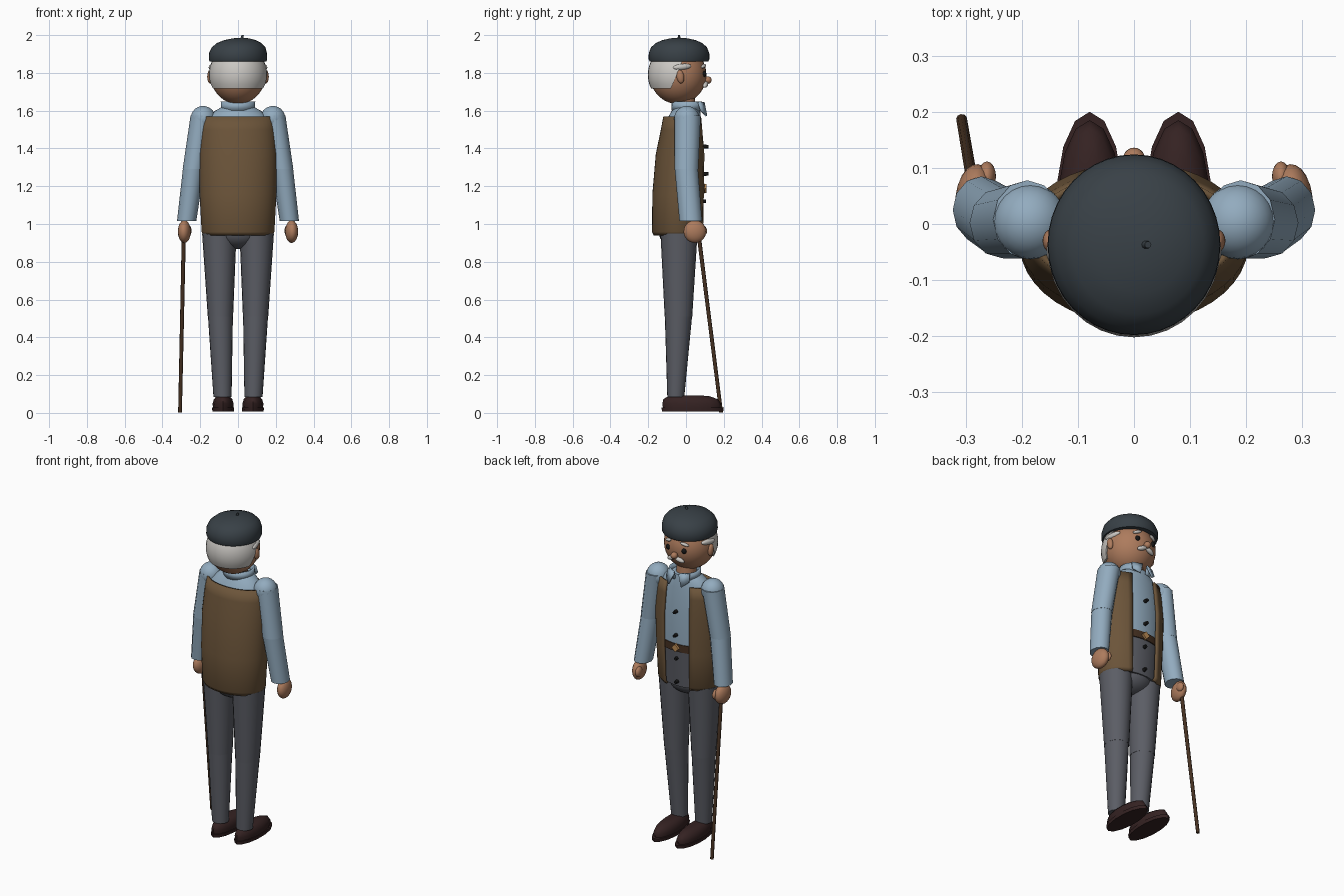
import bpy, bmesh, math
from mathutils import Matrix, Vector

if "Cube" in bpy.data.objects:
    bpy.data.objects.remove(bpy.data.objects["Cube"], do_unlink=True)


def material(name, r, g, b):
    m = bpy.data.materials.new(name)
    m.use_nodes = True
    m.diffuse_color = (r, g, b, 1)
    bsdf = next(n for n in m.node_tree.nodes if n.type == 'BSDF_PRINCIPLED')
    bsdf.inputs["Base Color"].default_value = (r, g, b, 1)
    bsdf.inputs["Roughness"].default_value = 0.8
    return m


SKIN = material("warm skin", 0.42, 0.2, 0.11)
HAIR = material("silver hair", 0.6, 0.58, 0.55)
FELT = material("dark felt", 0.04, 0.052, 0.062)
SHIRT = material("pale blue cotton", 0.29, 0.41, 0.52)
VEST = material("brown tweed", 0.15, 0.09, 0.042)
WOOL = material("grey wool", 0.105, 0.11, 0.13)
LEATHER = material("shoe leather", 0.035, 0.016, 0.016)
WOOD = material("dark wood", 0.06, 0.03, 0.015)
BLACK = material("black", 0.008, 0.008, 0.008)
BRASS = material("brass", 0.5, 0.26, 0.09)


def finish(name, bm, mat, angle=40):
    bmesh.ops.recalc_face_normals(bm, faces=bm.faces)
    me = bpy.data.meshes.new(name)
    bm.to_mesh(me)
    bm.free()
    me.materials.append(mat)
    me.shade_smooth()
    me.set_sharp_from_angle(angle=math.radians(angle))
    ob = bpy.data.objects.new(name, me)
    bpy.context.collection.objects.link(ob)
    return ob


def loft(name, mat, rings, n=32, gap=0.0, caps=True, angle=40):
    """Skin horizontal ellipses (x, y, z, rx, ry); gap leaves the +y side open."""
    bm = bmesh.new()
    count = n + 1 if gap else n
    rows = []
    for x, y, z, rx, ry in rings:
        row = []
        for i in range(count):
            a = gap + (2 * math.pi - 2 * gap) * i / n
            row.append(bm.verts.new((x + rx * math.sin(a), y + ry * math.cos(a), z)))
        rows.append(row)
    for low, high in zip(rows, rows[1:]):
        for i in range(n):
            j = (i + 1) % count
            bm.faces.new((low[i], low[j], high[j], high[i]))
    if caps and not gap:
        bm.faces.new(rows[0])
        bm.faces.new(rows[-1])
    return finish(name, bm, mat, angle)


def ball(name, mat, loc, radii, rot=(0, 0, 0), seg=20):
    bm = bmesh.new()
    bmesh.ops.create_uvsphere(bm, u_segments=seg, v_segments=seg // 2 + 2, radius=1)
    turn = (Matrix.Rotation(rot[2], 4, 'Z') @ Matrix.Rotation(rot[1], 4, 'Y')
            @ Matrix.Rotation(rot[0], 4, 'X'))
    bm.transform(Matrix.Translation(loc) @ turn @ Matrix.Diagonal((*radii, 1)))
    return finish(name, bm, mat, 60)


def rod(name, mat, a, b, ra, rb, n=10):
    a, b = Vector(a), Vector(b)
    bm = bmesh.new()
    bmesh.ops.create_cone(bm, cap_ends=True, segments=n, radius1=ra, radius2=rb,
                          depth=(b - a).length)
    turn = (b - a).to_track_quat('Z', 'Y').to_matrix().to_4x4()
    bm.transform(Matrix.Translation((a + b) / 2) @ turn)
    return finish(name, bm, mat)


# Torso: trousers up to the belt, shirt above
loft("trouser_waist", WOOL, [(0, -.038, .945, .172, .118), (0, -.035, 1.19, .186, .128)])
ball("pelvis", WOOL, (0, -.035, .96), (.13, .11, .092), seg=28)
loft("shirt_body", SHIRT, [
    (0, -.035, 1.19, .187, .128), (0, -.027, 1.40, .187, .122), (0, -.012, 1.55, .17, .092),
    (0, 0, 1.60, .12, .075), (0, .005, 1.625, .075, .065)])
loft("belt", WOOD, [(0, -.035, 1.165, .19, .133), (0, -.035, 1.21, .19, .133)])
for i in range(4):
    z = 1.41 - .145 * i
    rod("button", BLACK, (0, .085, z), (0, .118 if i < 2 else .105, z), .011, .009)
rod("belt_buckle", BRASS, (0, .09, 1.188), (0, .108, 1.188), .026, .024, 4)

# Open vest with a small thickness
vest = loft("vest", VEST, [
    (0, -.04, .938, .182, .13), (0, -.038, .958, .193, .142), (0, -.035, 1.16, .204, .143),
    (0, -.025, 1.37, .206, .135), (0, -.018, 1.50, .197, .115), (0, -.015, 1.57, .186, .105)],
    n=36, gap=.44)
thick = vest.modifiers.new("thickness", 'SOLIDIFY')
thick.thickness = .012
thick.offset = -1

# Neck and collar
loft("neck", SKIN, [(0, 0, 1.59, .058, .055), (0, -.01, 1.68, .058, .055)], n=20)
collar = loft("collar", SHIRT, [(0, .005, 1.6, .078, .07), (0, .01, 1.648, .08, .074)],
              n=24, gap=.25)
fold = collar.modifiers.new("thickness", 'SOLIDIFY')
fold.thickness = .012

# Head and face
C = Vector((0, -.042, 1.79))
ball("head", SKIN, C, (.146, .15, .155), seg=32)
ball("nose", SKIN, (0, .115, 1.762), (.02, .021, .02))

# Hair: a shell round the back of the head, trimmed by two planes
bm = bmesh.new()
bmesh.ops.create_uvsphere(bm, u_segments=32, v_segments=20, radius=1)
bm.transform(Matrix.Translation(C) @ Matrix.Diagonal((.154, .16, .162, 1)))
for co, no in (((0, 0, 1.717), (0, 0, -1)), ((0, -.08, 1.717), (0, 1, -.42))):
    bmesh.ops.bisect_plane(bm, geom=bm.verts[:] + bm.edges[:] + bm.faces[:],
                           plane_co=co, plane_no=no, clear_outer=True)
    bmesh.ops.holes_fill(bm, edges=[e for e in bm.edges if e.is_boundary], sides=0)
finish("hair", bm, HAIR)

# Beret, leaning slightly to +x
loft("beret", FELT, [
    (0, -.037, 1.86, .15, .155), (0, -.037, 1.872, .154, .161), (0, -.037, 1.905, .153, .16),
    (.003, -.037, 1.935, .142, .148), (.006, -.037, 1.958, .118, .124),
    (.01, -.037, 1.974, .082, .086), (.015, -.037, 1.983, .042, .044),
    (.02, -.037, 1.986, .008, .008)], n=40, angle=50)
rod("beret_stem", FELT, (.02, -.037, 1.98), (.025, -.037, 2.0), .008, .006)

# Everything that repeats on both sides
for side, s in (("left", 1), ("right", -1)):
    ball(side + "_eye", BLACK, (.054 * s, .096, 1.795), (.014, .012, .016))
    ball(side + "_eyebrow", HAIR, (.055 * s, .093, 1.836), (.027, .01, .009),
         (0, .3 * s, -.4 * s))
    ball(side + "_moustache", HAIR, (.027 * s, .103, 1.738), (.032, .014, .013),
         (0, .35 * s, -.2 * s))
    ball(side + "_ear", SKIN, (.148 * s, -.03, 1.78), (.015, .02, .036), (.15, 0, 0))
    ball(side + "_sideburn", HAIR, (.137 * s, -.02, 1.832), (.014, .05, .016),
         (.1, 0, .25 * s))

    # Collar flap: a small folded triangle
    bm = bmesh.new()
    flap = [bm.verts.new(p) for p in ((.012 * s, .09, 1.642), (.07 * s, .062, 1.645),
                                      (.075 * s, .075, 1.6), (.04 * s, .104, 1.57))]
    bm.faces.new(flap)
    plate = finish(side + "_collar_flap", bm, SHIRT)
    plate.modifiers.new("thickness", 'SOLIDIFY').thickness = .01

    # Arm
    ball(side + "_shoulder", SHIRT, (.185 * s, .004, 1.558), (.066, .067, .067), seg=24)
    loft(side + "_upper_sleeve", SHIRT, [(.19 * s, .008, 1.575, .061, .07),
                                         (.235 * s, .002, 1.29, .058, .063)], n=12)
    loft(side + "_lower_sleeve", SHIRT, [(.235 * s, .002, 1.29, .057, .062),
                                         (.272 * s, .025, 1.015, .051, .06)], n=12)
    ball(side + "_hand", SKIN, (.284 * s, .047, .96), (.034, .06, .06), (.3, 0, .1 * s))
    ball(side + "_thumb", SKIN, (.262 * s, .085, .965), (.016, .026, .03), (.3, 0, 0))

    # Leg
    loft(side + "_thigh", WOOL, [(.099 * s, -.037, .95, .091, .098),
                                 (.093 * s, -.04, .51, .067, .073)], n=20)
    loft(side + "_shin", WOOL, [(.093 * s, -.04, .51, .066, .072),
                                (.082 * s, -.054, .085, .048, .045)], n=20)

    # Shoe
    x = .079 * s
    loft(side + "_shoe_sole", LEATHER, [(x, .035, .008, .058, .162),
                                        (x, .035, .028, .06, .165)], n=14)
    loft(side + "_shoe_upper", LEATHER, [
        (x, .03, .026, .055, .152), (x, .03, .05, .057, .155), (x, .025, .072, .05, .145),
        (x, .015, .088, .036, .11), (x, .01, .092, .02, .07)], n=14, angle=60)

# Walking cane
rod("cane", WOOD, (-.307, .186, .002), (-.285, .056, 1.03), .01, .011)
ball("cane_knob", WOOD, (-.285, .056, 1.033), (.015, .015, .015))
